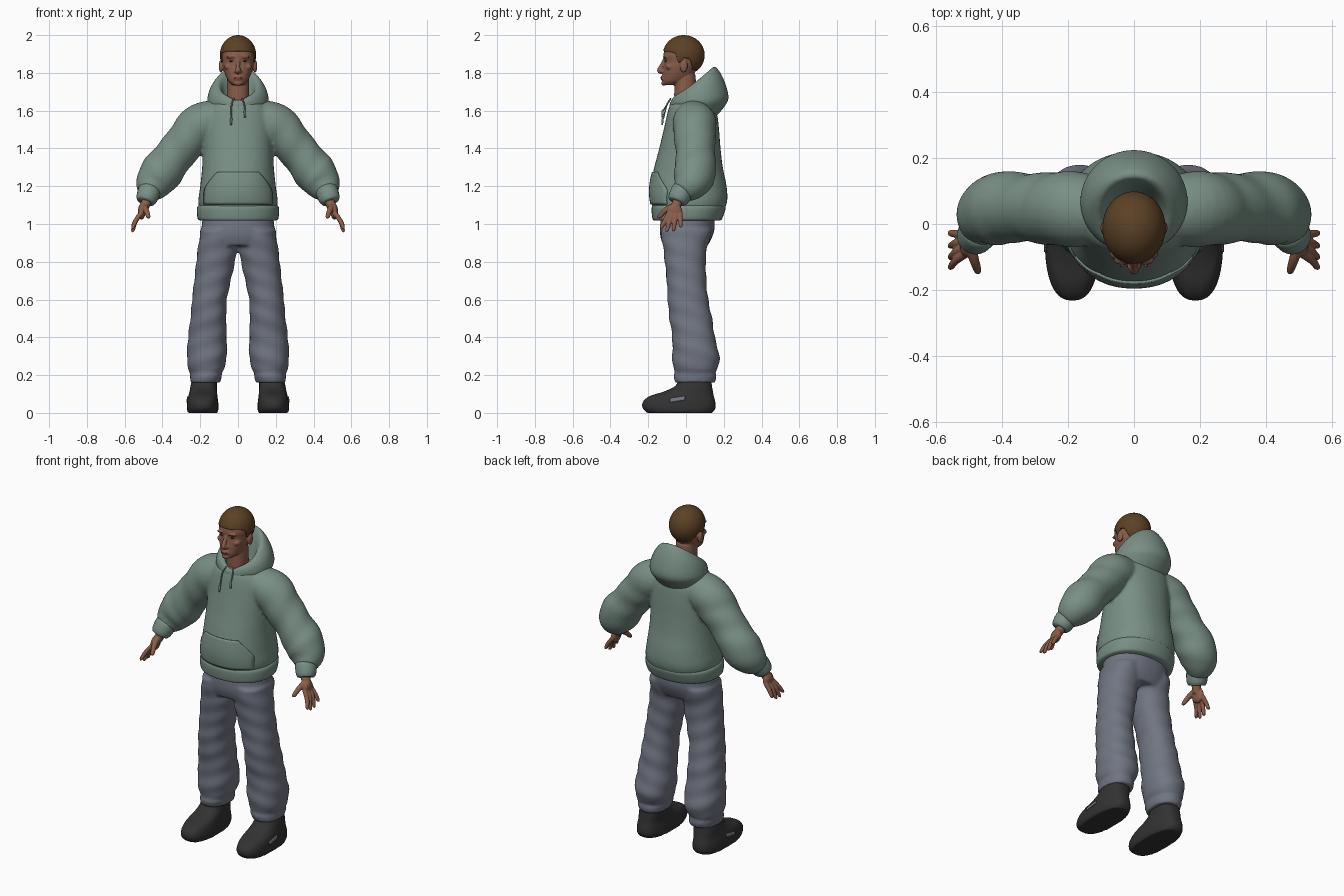
import bpy, bmesh, math
from mathutils import Vector, Matrix

old = bpy.data.objects.get("Cube")
if old:
    bpy.data.objects.remove(old)


def material(name, rgb):
    m = bpy.data.materials.new(name)
    m.use_nodes = True
    m.diffuse_color = (*rgb, 1)
    bsdf = next(n for n in m.node_tree.nodes if n.type == 'BSDF_PRINCIPLED')
    bsdf.inputs["Base Color"].default_value = (*rgb, 1)
    bsdf.inputs["Roughness"].default_value = 0.8
    return m


SAGE = material("sage fabric", (.19, .275, .235))
SLATE = material("slate fabric", (.165, .18, .225))
SKIN = material("brown skin", (.25, .11, .067))
LIP = material("lip", (.17, .065, .045))
HAIR = material("brown hair", (.105, .053, .018))
DARK = material("charcoal shoe", (.032, .032, .033))
EYE = material("dark eye", (.03, .018, .012))


def resample(rows, k=6):
    """Catmull-Rom samples through rows of equal length."""
    out = []
    for i in range(len(rows) - 1):
        p = [rows[max(0, min(len(rows) - 1, i + d))] for d in (-1, 0, 1, 2)]
        for j in range(k):
            t = j / k
            out.append([b + .5 * t * (c - a + t * (2*a - 5*b + 4*c - d + t * (3*(b - c) + d - a)))
                        for a, b, c, d in zip(*p)])
    return out + [list(rows[-1])]


def skin(bm, rings):
    """Bridge rings of points and cap both ends."""
    loops = [[bm.verts.new(p) for p in r] for r in rings]
    n = len(loops[0])
    for a, b in zip(loops, loops[1:]):
        for i in range(n):
            bm.faces.new((a[i], a[(i + 1) % n], b[(i + 1) % n], b[i]))
    bm.faces.new(loops[0][::-1])
    bm.faces.new(loops[-1])


def angles(n):
    return [2 * math.pi * i / n for i in range(n)]


def sgnpow(v, e):
    return math.copysign(abs(v) ** e, v)


def stack(bm, rows, side=1, power=2.2, fold=0, n=40):
    """Upright form from rows of (z, centre x, half width, front y, back y)."""
    rings = []
    for z, cx, hw, yf, yb in resample(rows):
        ring = []
        for a in angles(n):
            w = 1 + fold * math.sin(z * 60 + 2 * a)
            ring.append((side * (cx + w * hw * sgnpow(math.cos(a), 2 / power)),
                         (yf + yb) / 2 + w * (yb - yf) / 2 * sgnpow(math.sin(a), 2 / power), z))
        rings.append(ring)
    skin(bm, rings)


def tube(bm, path, side=1, fold=0, n=24):
    """Round limb along (x, y, z, radius)."""
    pts = resample(path)
    rings = []
    for i, (x, y, z, r) in enumerate(pts):
        t = Vector(pts[min(i + 1, len(pts) - 1)][:3]) - Vector(pts[max(i - 1, 0)][:3])
        u = t.cross(Vector((0, 1, 0))).normalized()
        v = t.cross(u).normalized()
        ring = []
        for a in angles(n):
            p = Vector((x, y, z)) + r * (1 + fold * math.sin(z * 60 + 2 * a)) * (u * math.cos(a) + v * math.sin(a))
            ring.append((side * p.x, p.y, p.z))
        rings.append(ring)
    skin(bm, rings)


def ball(bm, c, r):
    bmesh.ops.create_uvsphere(bm, u_segments=20, v_segments=12, radius=1,
                              matrix=Matrix.Translation(c) @ Matrix.Diagonal((*r, 1)))


def finish(bm, name, mat, voxel=0, smooth=0):
    bmesh.ops.recalc_face_normals(bm, faces=bm.faces)
    me = bpy.data.meshes.new(name)
    bm.to_mesh(me)
    bm.free()
    me.materials.append(mat)
    me.polygons.foreach_set("use_smooth", [True] * len(me.polygons))
    ob = bpy.data.objects.new(name, me)
    bpy.context.scene.collection.objects.link(ob)
    if voxel:
        m = ob.modifiers.new("blend", 'REMESH')
        m.mode, m.voxel_size, m.use_smooth_shade = 'VOXEL', voxel, True
        s = ob.modifiers.new("relax", 'SMOOTH')
        s.factor, s.iterations = .5, smooth
    return ob


def patch(name, mat, target, axis, point, thickness, nu=24, nv=14):
    """Thin plate projected onto a target along one axis."""
    bm = bmesh.new()
    g = [[bm.verts.new(point(2 * i / nu - 1, j / nv)) for i in range(nu + 1)] for j in range(nv + 1)]
    for j in range(nv):
        for i in range(nu):
            bm.faces.new((g[j][i], g[j][i + 1], g[j + 1][i + 1], g[j + 1][i]))
    ob = finish(bm, name, mat)
    w = ob.modifiers.new("wrap", 'SHRINKWRAP')
    w.target, w.wrap_method, w.offset = target, 'PROJECT', .003
    setattr(w, "use_project_" + axis, True)
    w.use_positive_direction = w.use_negative_direction = True
    s = ob.modifiers.new("thickness", 'SOLIDIFY')
    s.thickness, s.offset = thickness, 0
    return ob


SIDES = (1, -1)

# Hoodie body with sleeves
bm = bmesh.new()
stack(bm, [(1.06, 0, .2, -.165, .195), (1.12, 0, .21, -.185, .218), (1.2, 0, .2, -.188, .215),
           (1.3, 0, .19, -.168, .195), (1.4, 0, .186, -.142, .183), (1.5, 0, .186, -.118, .175),
           (1.58, 0, .18, -.1, .165), (1.63, 0, .15, -.085, .145), (1.66, 0, .1, -.06, .12)])
for s in SIDES:
    tube(bm, [(.08, .04, 1.565, .095), (.19, .045, 1.53, .115), (.265, .047, 1.45, .109), (.335, .05, 1.365, .104),
              (.405, .048, 1.275, .112), (.45, .02, 1.21, .096), (.475, -.02, 1.165, .06)], s, .02)
body = finish(bm, "hoodie_body", SAGE, .009, 5)

# Hem band and sleeve cuffs
bm = bmesh.new()
stack(bm, [(1.018, 0, .2, -.168, .18), (1.03, 0, .214, -.178, .192), (1.085, 0, .217, -.182, .21),
           (1.105, 0, .2, -.17, .2)])
finish(bm, "hoodie_hem", SAGE)
bm = bmesh.new()
for s in SIDES:
    tube(bm, [(.465, -.012, 1.185, .05), (.47, -.02, 1.172, .06), (.484, -.04, 1.135, .056),
              (.49, -.048, 1.118, .047)], s)
finish(bm, "sleeve_cuffs", SAGE)

# Hood: tilted rings rising to the back, then turning inward
bm = bmesh.new()
rings = []
for hw, yf, yb, zf, zb in resample([(.13, -.07, .15, 1.58, 1.56), (.153, -.085, .195, 1.62, 1.61),
                                    (.163, -.088, .225, 1.645, 1.67), (.148, -.082, .198, 1.668, 1.77),
                                    (.115, -.07, .155, 1.675, 1.832), (.09, -.058, .125, 1.662, 1.8),
                                    (.075, -.05, .085, 1.63, 1.66)]):
    ring = []
    for a in angles(48):
        k = math.sin(a)
        notch = .022 * max(0, -k) ** 16
        ring.append((hw * math.cos(a), (yf + yb) / 2 + (yb - yf) / 2 * k,
                     zf + (zb - zf) * ((1 + k) / 2) ** 1.15 - notch))
    rings.append(ring)
skin(bm, rings)
finish(bm, "hood", SAGE, .007, 3)


# Kangaroo pocket
def pocket_point(u, v):
    half = .178 if v < .4 else .178 - .07 * ((v - .4) / .6) ** 1.4
    return (u * half, -.4, 1.105 + .17 * v)


patch("front_pocket", SAGE, body, "y", pocket_point, .009)

# Drawstrings
for name, s, low in (("left_drawstring", 1, 1.565), ("right_drawstring", -1, 1.525)):
    bm = bmesh.new()
    tube(bm, [(s * .022, -.08, 1.665, .004), (s * .034, -.102, 1.63, .004),
              (s * .036, -.118, low + .04, .004), (s * .036, -.124, low + .03, .006),
              (s * .038, -.126, low, .005)], n=10)
    finish(bm, name, SAGE)

# Trousers
bm = bmesh.new()
stack(bm, [(1.06, 0, .185, -.13, .15), (.98, 0, .193, -.138, .152), (.93, 0, .198, -.135, .138),
           (.885, 0, .19, -.12, .115)])
for s in SIDES:
    stack(bm, [(.97, .1, .098, -.135, .14), (.85, .111, .104, -.118, .108), (.7, .135, .097, -.102, .108),
               (.6, .151, .092, -.097, .118), (.5, .157, .095, -.088, .138), (.4, .162, .102, -.073, .153),
               (.3, .165, .106, -.073, .177), (.24, .168, .096, -.068, .17), (.21, .17, .084, -.06, .155),
               (.195, .17, .086, -.064, .16), (.16, .172, .08, -.055, .152)], s, 2.2, .022)
finish(bm, "trousers", SLATE, .009, 4)

# Shoes with a small side panel each
for name, s in (("left_shoe", 1), ("right_shoe", -1)):
    bm = bmesh.new()
    stack(bm, [(0, .187, .078, -.205, .14), (.025, .187, .084, -.23, .156), (.06, .187, .082, -.228, .155),
               (.09, .186, .077, -.19, .147), (.112, .184, .073, -.12, .143), (.14, .182, .07, -.06, .138),
               (.18, .178, .066, -.035, .132)], s, 2.5)
    shoe = finish(bm, name, DARK, .007, 2)
    patch(name + "_panel", SLATE, shoe, "x",
          lambda u, v, s=s: (s * .4, -.045 + .04 * u, .062 + .02 * v + .006 * u), .004, 8, 3)

# Hands
bm = bmesh.new()
for s in SIDES:
    tube(bm, [(.475, -.035, 1.15, .027), (.488, -.048, 1.11, .026), (.503, -.06, 1.08, .026)], s)
    ball(bm, (s * .51, -.06, 1.065), (.02, .041, .042))
    for k, tip, z in ((-.09, -.13, .975), (-.07, -.1, .96), (-.05, -.066, .962), (-.031, -.028, .982)):
        tube(bm, [(.51, k, 1.06, .013), (.54, (k + tip) / 2, 1.02, .0125), (.556, tip, z + .008, .01),
                  (.557, tip, z, .006)], s, n=12)
    tube(bm, [(.495, -.075, 1.09, .018), (.485, -.11, 1.07, .015), (.475, -.14, 1.04, .012),
              (.474, -.146, 1.03, .007)], s, n=12)
finish(bm, "hands", SKIN, .004, 2)

# Head, neck, ears and facial relief
bm = bmesh.new()
stack(bm, [(1.737, 0, .03, -.118, -.05), (1.755, 0, .05, -.126, 0), (1.79, 0, .068, -.124, .04),
           (1.83, 0, .08, -.119, .062), (1.86, 0, .084, -.115, .075), (1.89, 0, .087, -.12, .08),
           (1.92, 0, .083, -.113, .077), (1.95, 0, .07, -.093, .067), (1.98, 0, .035, -.05, .03)])
stack(bm, [(1.56, 0, .07, -.05, .075), (1.66, 0, .06, -.062, .06), (1.79, 0, .058, -.06, .05)])
tube(bm, [(0, -.113, 1.872, .009), (0, -.128, 1.84, .011), (0, -.14, 1.813, .014), (0, -.128, 1.802, .01)], n=14)
ball(bm, (0, -.122, 1.773), (.026, .013, .014))
ball(bm, (0, -.117, 1.745), (.024, .014, .013))
for s in SIDES:
    ball(bm, (s * .09, -.012, 1.835), (.012, .021, .034))
    ball(bm, (s * .034, -.108, 1.884), (.028, .015, .008))
    ball(bm, (s * .052, -.088, 1.832), (.022, .02, .016))
    ball(bm, (s * .013, -.128, 1.809), (.009, .01, .008))
finish(bm, "head", SKIN, .0045, 3)

# Eyes, brows and lips
for name, mat, x, y, z, r in (("eyes", EYE, .034, -.105, 1.862, (.013, .008, .004)),
                              ("eyebrows", HAIR, .036, -.114, 1.885, (.021, .009, .0035))):
    bm = bmesh.new()
    for s in SIDES:
        ball(bm, (s * x, y, z), r)
    finish(bm, name, mat)
bm = bmesh.new()
ball(bm, (0, -.129, 1.774), (.021, .007, .006))
finish(bm, "lips", LIP)

# Hair: dome whose lower edge follows the hairline (azimuth from front, polar reach)
HAIRLINE = [(0, 78), (45, 80), (66, 84), (74, 112), (84, 112), (90, 98), (108, 102), (125, 136), (180, 143)]


def reach(a):
    for (a0, t0), (a1, t1) in zip(HAIRLINE, HAIRLINE[1:]):
        if a <= a1:
            return math.radians(t0 + (t1 - t0) * (a - a0) / (a1 - a0))
    return math.radians(HAIRLINE[-1][1])


bm = bmesh.new()
rings = []
for j in range(1, 21):
    ring = []
    for a in angles(96):
        az = math.degrees(a)
        t = reach(min(az, 360 - az)) * j / 20
        ring.append((.096 * math.sin(t) * math.sin(a), -.012 - .111 * math.sin(t) * math.cos(a),
                     1.894 + .106 * math.cos(t)))
    rings.append(ring)
skin(bm, rings)
bm.faces.ensure_lookup_table()
bmesh.ops.delete(bm, geom=[bm.faces[-1]], context='FACES_ONLY')
hair = finish(bm, "hair", HAIR)
m = hair.modifiers.new("thickness", 'SOLIDIFY')
m.thickness, m.offset = .012, -1
